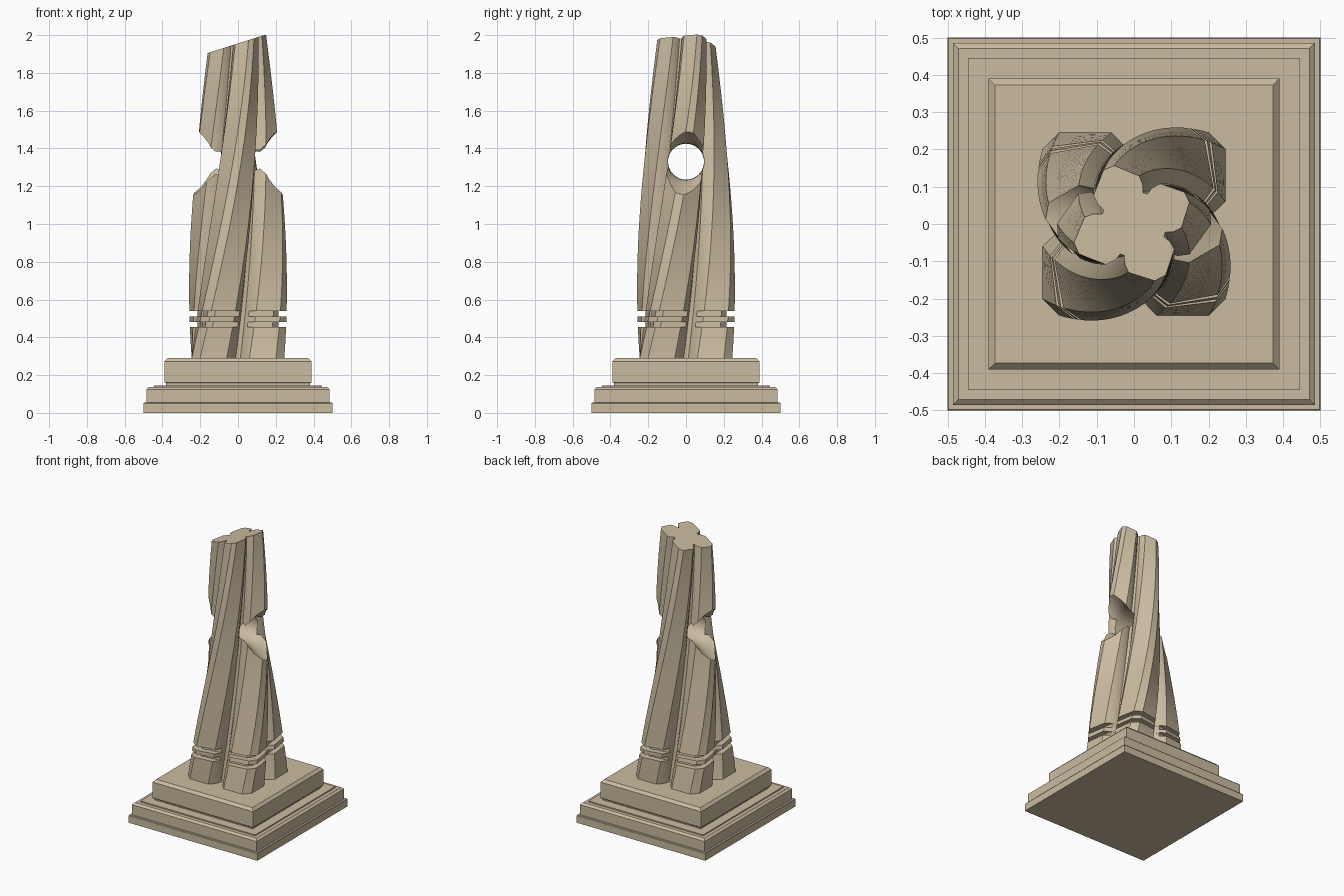
import bpy, bmesh, math
from mathutils import Vector

if "Cube" in bpy.data.objects:
    bpy.data.objects.remove(bpy.data.objects["Cube"])

stone = bpy.data.materials.new("tan_stone")
stone.diffuse_color = (0.60, 0.50, 0.35, 1)
stone.use_nodes = True
stone.node_tree.nodes["Principled BSDF"].inputs["Base Color"].default_value = stone.diffuse_color


def loft(name, rings):
    """Skin a list of equal-length closed rings and cap both ends."""
    bm = bmesh.new()
    loops = [[bm.verts.new(p) for p in ring] for ring in rings]
    n = len(loops[0])
    for a, b in zip(loops, loops[1:]):
        for i in range(n):
            j = (i + 1) % n
            bm.faces.new((a[i], a[j], b[j], b[i]))
    bm.faces.new(loops[0][::-1])
    bm.faces.new(loops[-1])
    return finish(name, bm)


def finish(name, bm):
    bmesh.ops.recalc_face_normals(bm, faces=bm.faces)
    mesh = bpy.data.meshes.new(name)
    bm.to_mesh(mesh)
    bm.free()
    mesh.materials.append(stone)
    ob = bpy.data.objects.new(name, mesh)
    bpy.context.collection.objects.link(ob)
    return ob


def activate(ob):
    bpy.ops.object.select_all(action='DESELECT')
    ob.select_set(True)
    bpy.context.view_layer.objects.active = ob


def square(h, z):
    return [(h, -h, z), (h, h, z), (-h, h, z), (-h, -h, z)]


# stepped square plinth: (half width, z) profiles
plinth = {
    "plinth_foot": [(.5, 0), (.5, .05), (.497, .054)],
    "plinth_step": [(.485, .054), (.485, .125), (.47, .138)],
    "plinth_ledge": [(.445, .138), (.445, .146)],
    "plinth_neck": [(.38, .146), (.38, .16)],
    "plinth_block": [(.385, .157), (.39, .162), (.39, .272), (.373, .29)],
}
for name, profile in plinth.items():
    loft(name, [square(h, z) for h, z in profile])


# four-lobed shaft: one quadrant of the section, repeated four times
def section(outer, z):
    c = min(.045, outer * .18)
    lip = min(.21, outer)
    half = [(.17, .012), (lip, .027), (outer, .06), (outer, outer - c)]
    quad = half + [(y, x) for x, y in reversed(half)]
    scale = 1 - .29 * (z - .29)
    twist = math.radians(42) * (z - .29)
    ring = []
    for k in range(4):
        a = twist + k * math.pi / 2
        ring += [(scale * (x * math.cos(a) - y * math.sin(a)),
                  scale * (x * math.sin(a) + y * math.cos(a)), z) for x, y in quad]
    return ring


FULL, SLOT = .245, .205
rings = [section(FULL, .29 + (.455 - .29) * i / 6) for i in range(7)]
# two recessed bands
rings += [section(SLOT, .455), section(SLOT, .482), section(FULL, .482),
          section(FULL, .51), section(SLOT, .51), section(SLOT, .54)]
rings += [section(FULL, .54 + (2.1 - .54) * i / 52) for i in range(53)]
shaft = loft("twisted_shaft", rings)

# slanted top cut
bm = bmesh.new()
bm.from_mesh(shaft.data)
cut = bmesh.ops.bisect_plane(bm, geom=bm.verts[:] + bm.edges[:] + bm.faces[:],
                             plane_co=Vector((0, 0, 1.956)),
                             plane_no=Vector((-.317, 0, 1)).normalized(),
                             clear_outer=True)
rim = [e for e in cut["geom_cut"] if isinstance(e, bmesh.types.BMEdge)]
bmesh.ops.contextual_create(bm, geom=rim)
bmesh.ops.recalc_face_normals(bm, faces=bm.faces)
bm.to_mesh(shaft.data)
bm.free()

# flared round window through the shaft along x
flare = [(.05, .095), (.09, .097), (.12, .106), (.16, .128), (.2, .155), (.24, .178), (.32, .22)]
flare = [(-x, r) for x, r in reversed(flare)] + flare
N = 64
cutter = loft("window_cutter", [[(x, r * math.cos(2 * math.pi * i / N),
                                  1.33 + r * math.sin(2 * math.pi * i / N))
                                 for i in range(N)] for x, r in flare])
cutter.hide_render = True
activate(shaft)
mod = shaft.modifiers.new("window", 'BOOLEAN')
mod.operation = 'DIFFERENCE'
mod.solver = 'EXACT'
mod.object = cutter
bpy.ops.object.modifier_apply(modifier=mod.name)
bpy.data.objects.remove(cutter, do_unlink=True)
activate(shaft)
bpy.ops.object.shade_smooth_by_angle(angle=math.radians(38))
